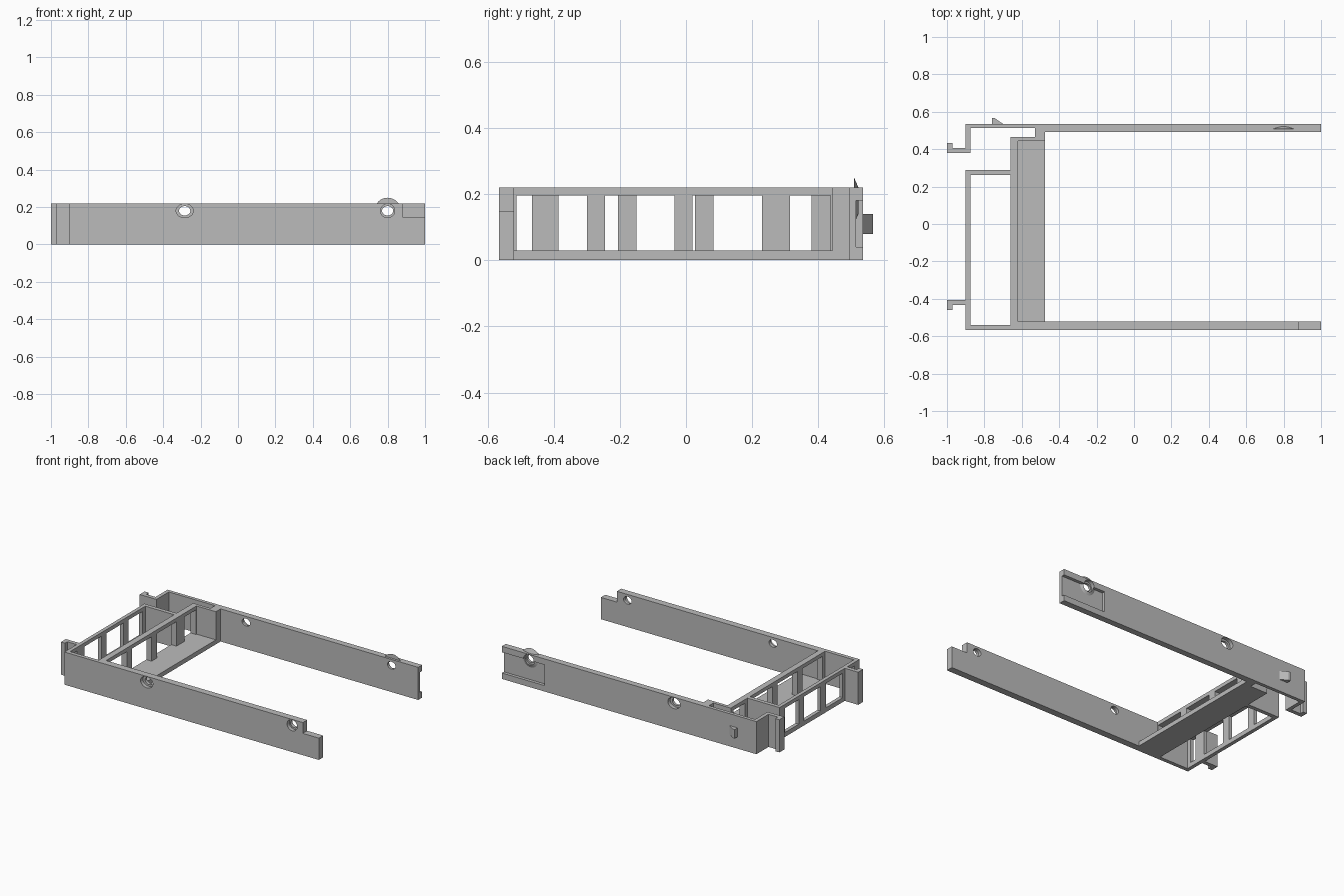
import bpy, bmesh
from math import pi
from mathutils import Matrix

cube = bpy.data.objects.get("Cube")
if cube:
    bpy.data.objects.remove(cube, do_unlink=True)

H = 0.22
GREY = bpy.data.materials.new("plain grey")
GREY.use_nodes = True
GREY.diffuse_color = (0.5, 0.5, 0.5, 1)
GREY.node_tree.nodes["Principled BSDF"].inputs["Base Color"].default_value = (0.5, 0.5, 0.5, 1)


def finish(name, bm):
    bmesh.ops.recalc_face_normals(bm, faces=bm.faces)
    mesh = bpy.data.meshes.new(name)
    bm.to_mesh(mesh)
    bm.free()
    mesh.materials.append(GREY)
    ob = bpy.data.objects.new(name, mesh)
    bpy.context.collection.objects.link(ob)
    return ob


def prism(name, plan, z0=0, z1=H):
    """Extrude a plan outline straight up."""
    bm = bmesh.new()
    face = bm.faces.new([bm.verts.new((x, y, z0)) for x, y in plan])
    top = bmesh.ops.extrude_face_region(bm, geom=[face])["geom"]
    bmesh.ops.translate(bm, vec=(0, 0, z1 - z0),
                        verts=[v for v in top if isinstance(v, bmesh.types.BMVert)])
    return finish(name, bm)


def box(name, x0, x1, y0, y1, z0=0, z1=H):
    return prism(name, [(x0, y0), (x1, y0), (x1, y1), (x0, y1)], z0, z1)


def drum(name, x, y, z, rx, rz, depth, tip=1.0):
    """Cylinder or cone along +y, centred on (x, y, z)."""
    bm = bmesh.new()
    bmesh.ops.create_cone(bm, cap_ends=True, segments=32, radius1=1, radius2=tip, depth=depth)
    bmesh.ops.rotate(bm, matrix=Matrix.Rotation(-pi / 2, 3, 'X'), verts=bm.verts)
    bmesh.ops.scale(bm, vec=(rx, 1, rz), verts=bm.verts)
    bmesh.ops.translate(bm, vec=(x, y, z), verts=bm.verts)
    return finish(name, bm)


def boolean(ob, tools, operation='DIFFERENCE'):
    """Combine the tools into the part one by one, then discard them."""
    for tool in tools:
        mod = ob.modifiers.new("combine", 'BOOLEAN')
        mod.operation, mod.solver, mod.object = operation, 'EXACT', tool
        bpy.context.view_layer.update()
        ev = ob.evaluated_get(bpy.context.evaluated_depsgraph_get())
        mesh = bpy.data.meshes.new_from_object(ev)
        ob.modifiers.clear()
        ob.data = mesh
        bpy.data.objects.remove(tool, do_unlink=True)


def screw_holes(ob, outer, inward):
    """Through holes with a wider recess on the outer face."""
    for x, rx in ((-0.285, 0.046), (0.80, 0.038)):
        mid = outer + inward * 0.02
        boolean(ob, [drum("hole", x, mid, 0.18, 0.03, 0.025, 0.2),
                     drum("counterbore", x, outer, 0.18, rx, 0.037, 0.05)])


def window_panel(name, x0, x1, y0, y1, windows):
    ob = box(name, x0, x1, y0, y1)
    boolean(ob, [box("window", x0 - 0.05, x1 + 0.05, a, b, 0.03, 0.195) for a, b in windows])


# Front rail with a thin tail and a notched end
front = prism("front_rail", [(1, -0.566), (1, -0.52), (-0.66, -0.52), (-0.66, -0.54),
                             (-0.90, -0.54), (-0.90, -0.566)])
boolean(front, [box("notch", 0.88, 1.1, -0.7, -0.4, 0.147, 0.3)])
screw_holes(front, -0.566, 1)

# Back rail with corner post, thin tail and hooked flange
back = prism("back_rail", [
    (1, 0.493), (1, 0.535), (-0.90, 0.535), (-0.90, 0.406), (-0.97, 0.406), (-0.97, 0.433),
    (-1, 0.433), (-1, 0.38), (-0.875, 0.38), (-0.875, 0.512), (-0.53, 0.512),
    (-0.53, 0.443), (-0.475, 0.443), (-0.475, 0.493)])
boolean(back, [box("end_recess", 0.68, 1.1, 0.514, 0.6, 0.04, 0.18)])
boolean(back, [drum("boss", 0.80, 0.515, 0.18, 0.07, 0.07, 0.014, 0.55)], 'UNION')
screw_holes(back, 0.535, -1)

# Latch wedge on the back rail
prism("latch", [(-0.76, 0.535), (-0.76, 0.566), (-0.745, 0.566), (-0.70, 0.535)], 0.08, 0.14)

# Inner and outer window panels
window_panel("inner_panel", -0.66, -0.62, -0.52, 0.465,
             [(-0.512, -0.30), (-0.245, -0.035), (0.02, 0.23), (0.315, 0.437)])
window_panel("outer_panel", -0.90, -0.875, -0.54, 0.288,
             [(-0.512, -0.466), (-0.385, -0.206), (-0.15, 0.027), (0.083, 0.23)])

# Links, floor shelf and the second hooked flange
box("panel_link", -0.875, -0.66, 0.261, 0.288)
box("corner_return", -0.62, -0.53, 0.443, 0.465)
box("floor_shelf", -0.62, -0.475, -0.52, 0.443, 0, 0.03)
prism("front_flange", [(-0.90, -0.434), (-0.90, -0.407), (-1, -0.407), (-1, -0.46),
                       (-0.97, -0.46), (-0.97, -0.434)])
